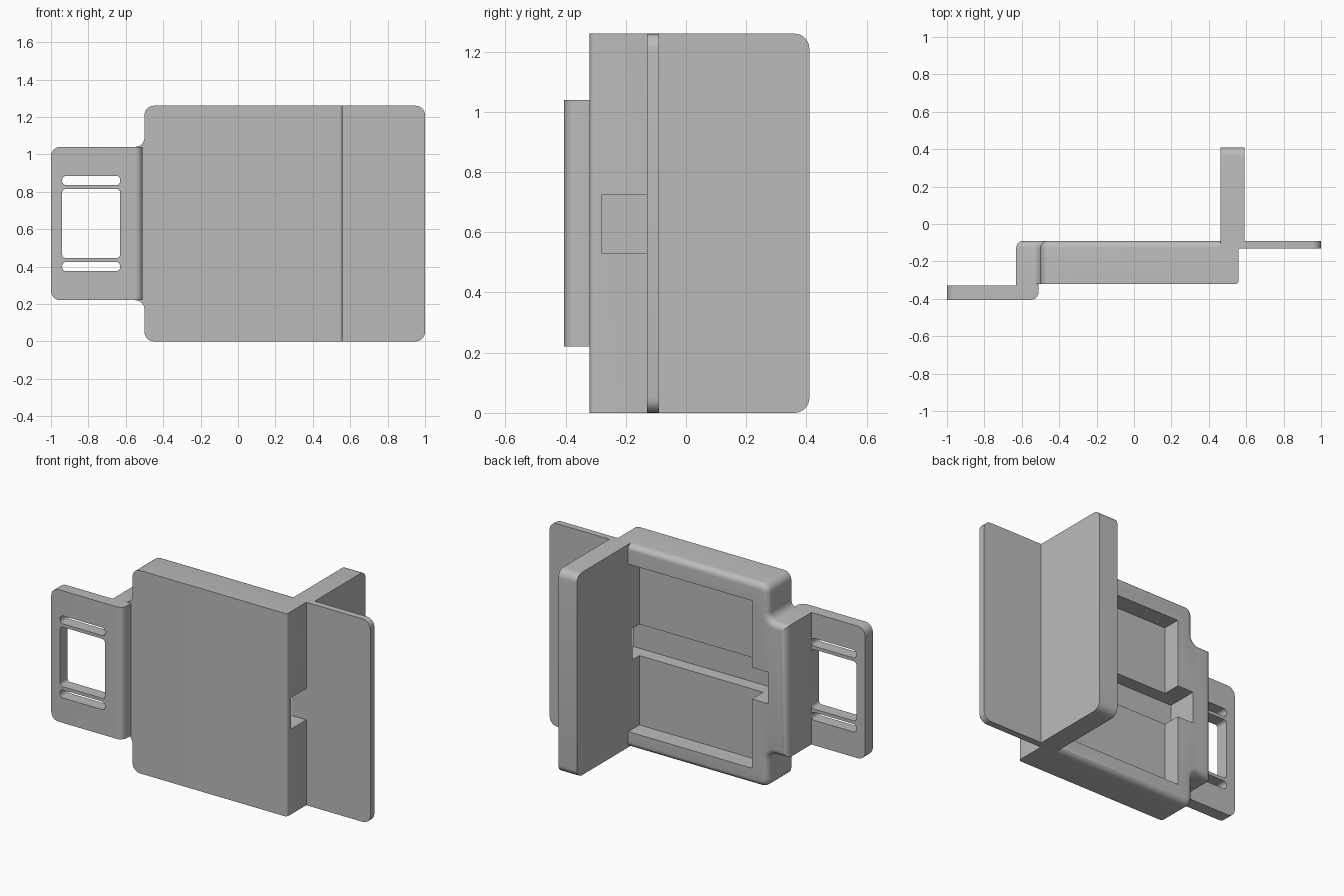
import bpy
import bmesh
import math
from mathutils import Vector

cube = bpy.data.objects.get("Cube")
if cube:
    bpy.data.objects.remove(cube, do_unlink=True)

GREY = (0.5, 0.5, 0.5, 1)
grey = bpy.data.materials.new("plain grey")
grey.use_nodes = True
grey.diffuse_color = GREY
grey.node_tree.nodes["Principled BSDF"].inputs["Base Color"].default_value = GREY

HEIGHT = 1.26
MID = HEIGHT / 2


def fillet(corners, steps=6):
    """Turn (a, b, radius) right-angle corners into a rounded outline."""
    out = []
    for i, (a, b, r) in enumerate(corners):
        p = Vector((a, b))
        if r == 0:
            out.append(p)
            continue
        u = (Vector(corners[i - 1][:2]) - p).normalized()
        v = (Vector(corners[(i + 1) % len(corners)][:2]) - p).normalized()
        for k in range(steps + 1):
            t = k / steps * math.pi / 2
            out.append(p + r * (u * (1 - math.sin(t)) + v * (1 - math.cos(t))))
    return out


def rect(a0, a1, b0, b1, r_low=0, r_high=0):
    """Rectangle with separate radii on its low-a and high-a sides."""
    return [(a0, b0, r_low), (a1, b0, r_high), (a1, b1, r_high), (a0, b1, r_low)]


def prism(name, corners, lo, hi, axis="y", bevels=()):
    """Extrude a rounded outline along y (outline in xz) or x (outline in yz)."""
    def place(p, d):
        return (p.x, d, p.y) if axis == "y" else (d, p.x, p.y)
    bm = bmesh.new()
    pts = fillet(corners)
    base = bm.faces.new([bm.verts.new(place(p, lo)) for p in pts])
    top = bmesh.ops.extrude_face_region(bm, geom=[base])["geom"]
    shift = Vector(place(Vector((0, 0)), hi - lo))
    bmesh.ops.translate(bm, vec=shift,
                        verts=[g for g in top if isinstance(g, bmesh.types.BMVert)])
    bmesh.ops.recalc_face_normals(bm, faces=bm.faces)
    for rule, size in bevels:
        edges = [e for e in bm.edges if all(rule(v.co) for v in e.verts)]
        bmesh.ops.bevel(bm, geom=edges, offset=size, offset_type="OFFSET",
                        segments=6, profile=0.5, affect="EDGES")
    mesh = bpy.data.meshes.new(name)
    bm.to_mesh(mesh)
    bm.free()
    mesh.materials.append(grey)
    obj = bpy.data.objects.new(name, mesh)
    bpy.context.collection.objects.link(obj)
    return obj


def cut(obj, cutters):
    for c in cutters:
        c.hide_render = True
        mod = obj.modifiers.new("cut", "BOOLEAN")
        mod.operation = "DIFFERENCE"
        mod.solver = "EXACT"
        mod.object = c
    graph = bpy.context.evaluated_depsgraph_get()
    mesh = bpy.data.meshes.new_from_object(obj.evaluated_get(graph))
    obj.modifiers.clear()
    obj.data = mesh
    for c in cutters:
        bpy.data.objects.remove(c, do_unlink=True)


def near(a, b):
    return abs(a - b) < 0.001


# Main housing with the narrower shoulder on its side
FRONT, BACK = -0.32, -0.09
S0, S1 = 0.22, 1.04
housing = prism("housing", [
    (0.56, 0, 0), (0.56, HEIGHT, 0), (-0.5, HEIGHT, 0.05), (-0.5, S1, 0.05),
    (-0.63, S1, 0), (-0.63, S0, 0), (-0.5, S0, 0.05), (-0.5, 0, 0.05)],
    FRONT, BACK, bevels=[
        (lambda p: near(p.y, BACK), 0.038),
        (lambda p: near(p.x, 0.56) and near(p.y, FRONT), 0.018)])

# Rear pocket, cross channel and side opening
cut(housing, [
    prism("pocket_cutter", rect(-0.39, 0.46, 0.1, 1.14), -0.2, 0.1),
    prism("channel_cutter", rect(-0.5, 0.46, 0.53, 0.725), -0.28, 0.1),
    prism("opening_cutter", rect(0.4, 0.7, 0.53, 0.725), -0.28, -0.13)])

# Plate standing out behind the housing, and the thin side flange
rear_plate = prism("rear_plate", rect(-0.13, 0.41, 0, HEIGHT, 0, 0.05),
                   0.463, 0.59, axis="x")
side_flange = prism("side_flange", rect(0.55, 1, 0, HEIGHT, 0, 0.05), -0.13, BACK)

# Strap bracket with a window and two slots
bracket = prism("strap_bracket", rect(-1, -0.51, S0, S1, 0.05, 0), -0.405, -0.33,
                bevels=[(lambda p: near(p.x, -0.51) and near(p.y, -0.405), 0.04)])
cutters = [prism("window_cutter", rect(-0.94, -0.63, 0.445, 0.815, 0.02, 0.02), -0.5, -0.2)]
for side in (-1, 1):
    z = MID + side * 0.23
    cutters.append(prism("slot_cutter", rect(-0.94, -0.63, z - 0.025, z + 0.025, 0.022, 0.022),
                         -0.5, -0.2))
cut(bracket, cutters)
bracket_root = prism("bracket_root", rect(-0.63, -0.51, S0, S1), -0.335, -0.3)

# Smooth the rounded edges, keep the corners crisp
bpy.ops.object.select_all(action="DESELECT")
for part in (housing, rear_plate, side_flange, bracket, bracket_root):
    part.select_set(True)
bpy.context.view_layer.objects.active = housing
bpy.ops.object.shade_smooth_by_angle(angle=math.radians(30))
